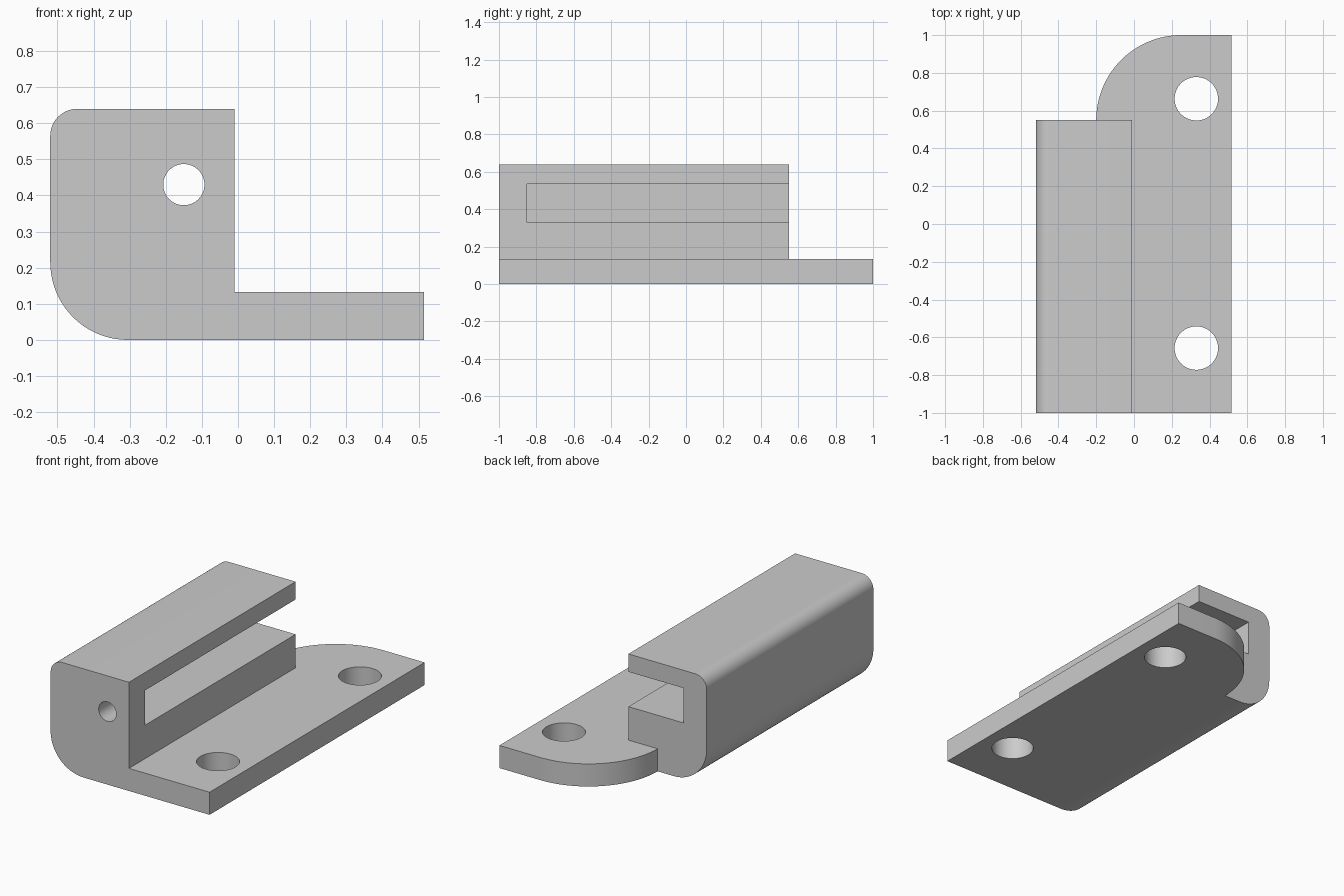
import bpy
import bmesh
from math import cos, sin, radians
from mathutils import Vector

cube = bpy.data.objects.get("Cube")
if cube:
    bpy.data.objects.remove(cube, do_unlink=True)

LEFT, RIGHT, STEP = -0.52, 0.515, -0.01
TOP, PLATE = 0.64, 0.133
FRONT, BLOCK_END, BACK = -1.0, 0.55, 1.0

grey = bpy.data.materials.new("light grey")
grey.use_nodes = True
grey.diffuse_color = (0.6, 0.6, 0.6, 1)
grey.node_tree.nodes["Principled BSDF"].inputs["Base Color"].default_value = (0.6, 0.6, 0.6, 1)


def arc(cx, cy, r, start, end, steps=20):
    angles = [radians(start + (end - start) * i / steps) for i in range(steps + 1)]
    return [(cx + r * cos(a), cy + r * sin(a)) for a in angles]


def prism(name, outline, axis, low, high):
    """Extrude a 2D outline along y (outline in x, z) or z (outline in x, y)."""
    place = (lambda a, b: (a, low, b)) if axis == "y" else (lambda a, b: (a, b, low))
    shift = Vector((0, high - low, 0)) if axis == "y" else Vector((0, 0, high - low))
    bm = bmesh.new()
    face = bm.faces.new([bm.verts.new(place(a, b)) for a, b in outline])
    moved = bmesh.ops.extrude_face_region(bm, geom=[face])["geom"]
    bmesh.ops.translate(bm, vec=shift, verts=[v for v in moved if isinstance(v, bmesh.types.BMVert)])
    bmesh.ops.recalc_face_normals(bm, faces=bm.faces)
    mesh = bpy.data.meshes.new(name)
    bm.to_mesh(mesh)
    bm.free()
    mesh.materials.append(grey)
    obj = bpy.data.objects.new(name, mesh)
    bpy.context.collection.objects.link(obj)
    return obj


def rect(x0, x1, y0, y1):
    return [(x0, y0), (x1, y0), (x1, y1), (x0, y1)]


def circle(cx, cy, r):
    return arc(cx, cy, r, 0, 360, 64)[:-1]


# L-shaped body with rounded outer corners
profile = [(RIGHT, 0), (RIGHT, PLATE), (STEP, PLATE), (STEP, TOP)]
profile += arc(LEFT + 0.075, TOP - 0.075, 0.075, 90, 180)
profile += arc(LEFT + 0.215, 0.215, 0.215, 180, 270)
bracket = prism("slotted_bracket", profile, "y", FRONT, BACK)

# Cutters: space over the tab, rounded tab corner, slot, pin hole, screw holes
corner = [(-0.8, 1.3), (-0.8, BLOCK_END)] + arc(0.25, BLOCK_END, 0.45, 180, 90, 32) + [(0.25, 1.3)]
cutters = [
    prism("rear_cutter", rect(-0.8, 0.8, PLATE, 0.9), "y", BLOCK_END, 1.3),
    prism("tab_corner_cutter", corner, "z", -0.2, 0.3),
    prism("slot_cutter", rect(-0.37, 0.2, 0.33, 0.535), "y", -0.85, 0.8),
    prism("pin_hole_cutter", circle(-0.15, 0.43, 0.057), "y", -1.2, -0.7),
    prism("front_screw_cutter", circle(0.33, -0.657, 0.115), "z", -0.2, 0.3),
    prism("rear_screw_cutter", circle(0.33, 0.663, 0.115), "z", -0.2, 0.3),
]

bpy.ops.object.select_all(action="DESELECT")
bracket.select_set(True)
bpy.context.view_layer.objects.active = bracket
for cutter in cutters:
    cutter.hide_render = True
    cut = bracket.modifiers.new(cutter.name, "BOOLEAN")
    cut.operation = "DIFFERENCE"
    cut.solver = "EXACT"
    cut.object = cutter
    bpy.ops.object.modifier_apply(modifier=cut.name)
    bpy.data.objects.remove(cutter, do_unlink=True)

bpy.ops.object.shade_smooth_by_angle(angle=radians(30))
